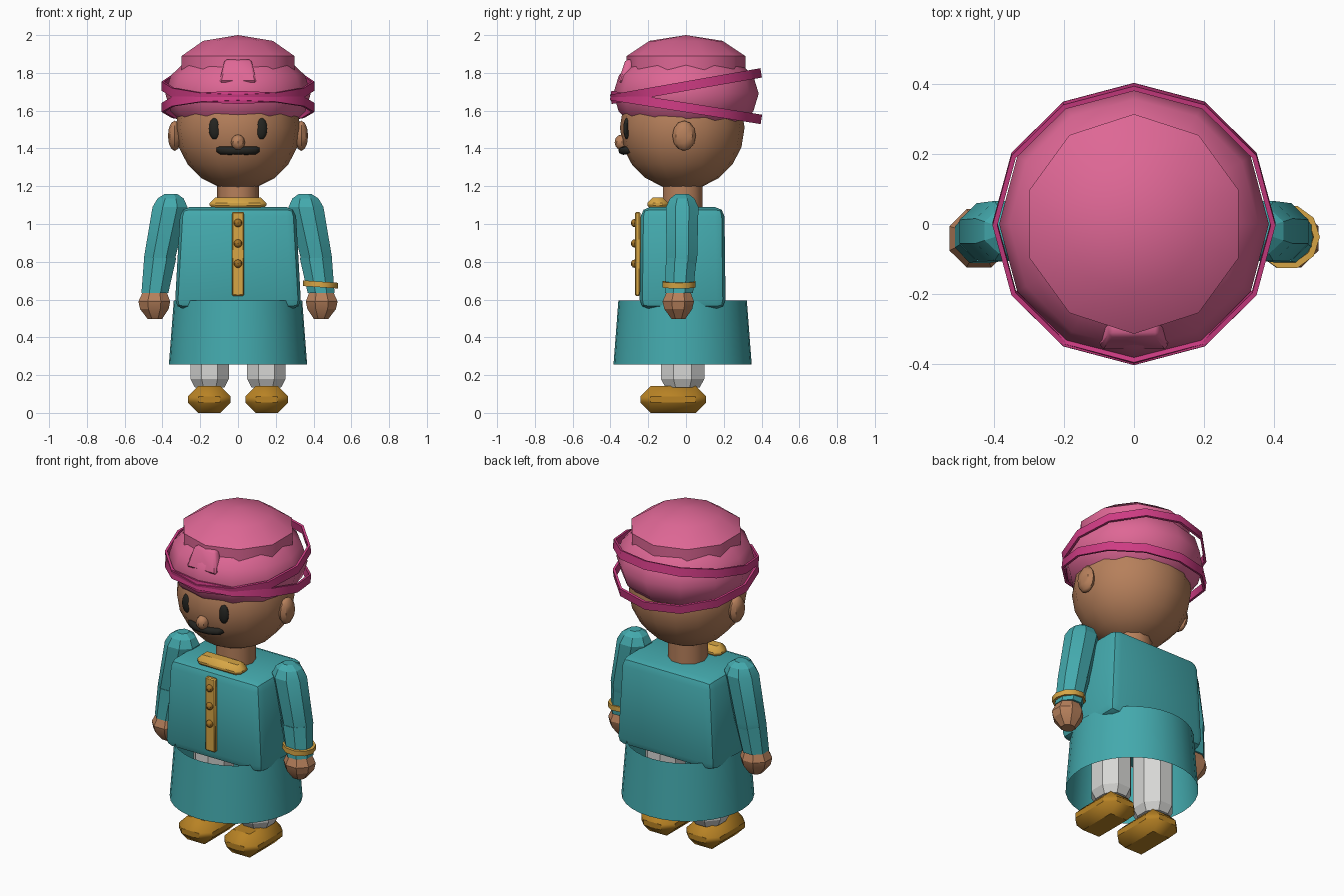
import bpy, bmesh, math
from mathutils import Vector, Matrix

if "Cube" in bpy.data.objects:
    bpy.data.objects.remove(bpy.data.objects["Cube"])


def material(name, r, g, b):
    m = bpy.data.materials.new(name)
    m.diffuse_color = (r, g, b, 1)
    m.use_nodes = True
    m.node_tree.nodes["Principled BSDF"].inputs["Base Color"].default_value = m.diffuse_color
    return m


SKIN = material("skin brown", .47, .215, .105)
TEAL = material("teal cloth", .057, .40, .42)
PINK = material("turban pink", .73, .135, .30)
MAGENTA = material("band magenta", .62, .045, .23)
GOLD = material("trim gold", .68, .38, .06)
OCHRE = material("shoe ochre", .48, .225, .018)
BUTTON = material("button bronze", .36, .17, .02)
WHITE = material("trouser white", .68, .68, .66)
BLACK = material("hair black", .018, .018, .015)


def finish(name, bm, mat, angle=40):
    bmesh.ops.remove_doubles(bm, verts=bm.verts, dist=1e-5)
    bmesh.ops.recalc_face_normals(bm, faces=bm.faces)
    me = bpy.data.meshes.new(name)
    bm.to_mesh(me)
    bm.free()
    me.materials.append(mat)
    ob = bpy.data.objects.new(name, me)
    bpy.context.collection.objects.link(ob)
    bpy.ops.object.select_all(action='DESELECT')
    ob.select_set(True)
    bpy.context.view_layer.objects.active = ob
    bpy.ops.object.shade_smooth_by_angle(angle=math.radians(angle))
    return ob


def loft(name, sections, n, mat, phase=0.0, caps=True, matrix=None, angle=40):
    """Skin n-sided elliptical rings given as (x, y, z, rx, ry)."""
    bm = bmesh.new()
    rings = []
    for x, y, z, rx, ry in sections:
        rings.append([bm.verts.new((x + rx * math.cos(phase + math.tau * i / n),
                                    y + ry * math.sin(phase + math.tau * i / n), z))
                      for i in range(n)])
    for a, b in zip(rings, rings[1:]):
        for i in range(n):
            j = (i + 1) % n
            bm.faces.new((a[i], a[j], b[j], b[i]))
    if caps:
        for ring, s in ((rings[0], sections[0]), (rings[-1], sections[-1])):
            if s[3] > 1e-4:
                bm.faces.new(ring)
    bmesh.ops.dissolve_degenerate(bm, dist=1e-6, edges=bm.edges)
    if matrix:
        bm.transform(matrix)
    return finish(name, bm, mat, angle)


def ball(name, c, r, n, rings, mat, phase=0.0, matrix=None):
    lat = [math.pi * (k / rings - .5) for k in range(rings + 1)]
    sec = [(c[0], c[1], c[2] + r[2] * math.sin(t),
            r[0] * abs(math.cos(t)), r[1] * abs(math.cos(t))) for t in lat]
    return loft(name, sec, n, mat, phase, False, matrix)


def block(name, c, half, mat, bevel=0, segs=1, top=(1, 1), shift=0):
    """Box with tapered top (scale), top shifted in y, and bevelled edges."""
    bm = bmesh.new()
    bmesh.ops.create_cube(bm, size=2)
    for v in bm.verts:
        sx, sy, dy = (top[0], top[1], shift) if v.co.z > 0 else (1, 1, 0)
        v.co = Vector((c[0] + v.co.x * half[0] * sx, c[1] + v.co.y * half[1] * sy + dy,
                       c[2] + v.co.z * half[2]))
    if bevel:
        bmesh.ops.bevel(bm, geom=bm.edges[:], offset=bevel, segments=segs,
                        profile=.5, affect='EDGES')
    return finish(name, bm, mat)


# Head and neck
ball("head", (0, -.02, 1.51), (.33, .33, .33), 16, 10, SKIN)
loft("neck", [(0, -.018, 1.05, .11, .11), (0, -.018, 1.24, .11, .11)], 10, SKIN)
ball("nose", (0, -.34, 1.432), (.037, .038, .042), 8, 6, SKIN)

# Moustache: a slim bent bar hugging the face
bm = bmesh.new()
path = [(-.115, -.300, 1.395, .012), (-.095, -.315, 1.39, .021), (-.045, -.332, 1.388, .022),
        (0, -.338, 1.388, .02), (.045, -.332, 1.388, .022), (.095, -.315, 1.39, .021),
        (.115, -.300, 1.395, .012)]
bars = [[bm.verts.new((x, y + r * math.cos(k * math.tau / 8), z + r * math.sin(k * math.tau / 8)))
         for k in range(8)] for x, y, z, r in path]
for a, b in zip(bars, bars[1:]):
    for k in range(8):
        bm.faces.new((a[k], a[k - 1], b[k - 1], b[k]))
bm.faces.new(bars[0])
bm.faces.new(bars[-1])
finish("moustache", bm, BLACK, 50)

# Turban: lower roll, crown and front fold
ball("turban_roll", (0, 0, 1.69), (.385, .385, .25), 12, 8, PINK)
ball("turban_crown", (0, 0, 1.84), (.33, .33, .16), 10, 5, PINK, math.pi / 2)
block("turban_fold", (0, -.335, 1.81), (.1, .025, .06), PINK, .01, 1, (.7, 1), .04)

# Two thin tilted bands
for name, z, tilt in (("upper_band", 1.73, 10), ("lower_band", 1.617, -9)):
    ro, ri, h = .404, .39, .025
    prof = [(0, 0, -h, ro, ro), (0, 0, h, ro, ro), (0, 0, h, ri, ri),
            (0, 0, -h, ri, ri), (0, 0, -h, ro, ro)]
    loft(name, prof, 12, MAGENTA, caps=False,
         matrix=Matrix.Translation((0, 0, z)) @ Matrix.Rotation(math.radians(tilt), 4, 'X'))

# Tunic: bevelled body, open skirt, trim
block("tunic_body", (0, -.018, .82), (.335, .228, .27), TEAL, .05, 2, (.91, .97))
loft("tunic_skirt", [(0, -.018, .255, .366, .366), (0, -.018, .595, .34, .34)],
     32, TEAL, caps=False)
block("collar", (0, -.15, 1.105), (.15, .055, .036), GOLD, .03)
block("placket", (0, -.256, .842), (.033, .014, .222), GOLD, .006)
for z in (1.005, .897, .79):
    ball("button", (0, -.272, z), (.022, .02, .022), 8, 6, BUTTON)

# Mirrored parts
for s, side in ((-1, "left"), (1, "right")):
    ball(side + "_eye", (s * .122, -.312, 1.505), (.033, .02, .058), 12, 8, BLACK,
         matrix=None)
    ball(side + "_ear", (s * .335, -.01, 1.467), (.036, .062, .08), 8, 6, SKIN)
    loft(side + "_upper_sleeve",
         [(s * .42, -.022, .78, .08, .08), (s * .415, -.022, .82, .09, .088),
          (s * .36, -.02, 1.09, .1, .093), (s * .357, -.02, 1.135, .075, .07),
          (s * .355, -.02, 1.16, .035, .035)], 8, TEAL, math.pi / 8, angle=25)
    loft(side + "_forearm_sleeve",
         [(s * .44, -.037, .635, .077, .08), (s * .412, -.025, .82, .092, .088)],
         8, TEAL, math.pi / 8, angle=25)
    loft(side + "_hand",
         [(s * .44, -.04, .498, .042, .04), (s * .443, -.041, .55, .082, .08),
          (s * .443, -.041, .59, .091, .09), (s * .441, -.039, .645, .066, .066)],
         8, SKIN, math.pi / 8, angle=25)
    loft(side + "_leg",
         [(s * .15, -.018, .135, .085, .098), (s * .15, -.018, .18, .11, .125),
          (s * .15, -.018, .56, .11, .125)], 8, WHITE, math.pi / 8, angle=25)
    block(side + "_shoe", (s * .152, -.068, .071), (.113, .174, .071), OCHRE, .055)

# Bracelet on one wrist
loft("bracelet", [(0, 0, -.015, .093, .093), (0, 0, .015, .093, .093), (0, 0, .015, .075, .075),
                  (0, 0, -.015, .075, .075), (0, 0, -.015, .093, .093)],
     10, GOLD, caps=False, matrix=Matrix.Translation((.437, -.037, .68))
     @ Matrix.Rotation(math.radians(4), 4, 'Y'))
